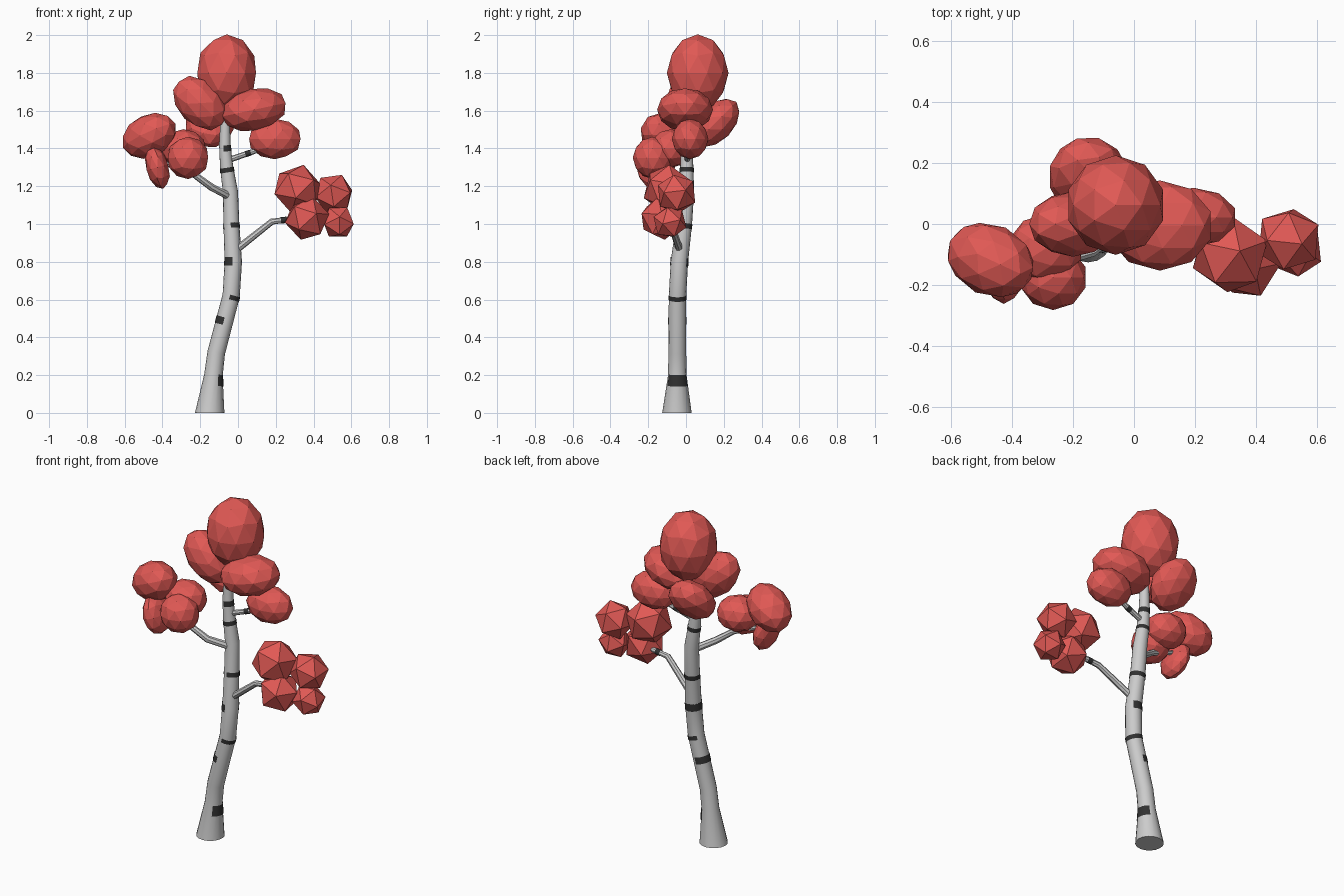
import bpy, bmesh
from math import radians, cos, sin, pi
from mathutils import Vector, Matrix, Euler

if "Cube" in bpy.data.objects:
    bpy.data.objects.remove(bpy.data.objects["Cube"])


def material(name, rgb):
    m = bpy.data.materials.new(name)
    m.diffuse_color = (*rgb, 1)
    m.use_nodes = True
    m.node_tree.nodes["Principled BSDF"].inputs["Base Color"].default_value = m.diffuse_color
    return m


RED = material("leaf_red", (0.75, 0.10, 0.09))
DARK = material("bark_dark", (0.03, 0.03, 0.03))


def finish(bm, name, mat=None, smooth=False):
    bmesh.ops.recalc_face_normals(bm, faces=bm.faces)
    me = bpy.data.meshes.new(name)
    bm.to_mesh(me)
    bm.free()
    ob = bpy.data.objects.new(name, me)
    bpy.context.collection.objects.link(ob)
    if mat:
        me.materials.append(mat)
    if smooth:
        bpy.ops.object.select_all(action='DESELECT')
        ob.select_set(True)
        bpy.context.view_layer.objects.active = ob
        bpy.ops.object.shade_smooth_by_angle(angle=radians(40))
    return ob


def ring(bm, centre, axis, r, a0, a1, n):
    """Verts on an arc around axis, angles measured from +x."""
    q = Vector((0, 0, 1)).rotation_difference(axis)
    return [bm.verts.new(centre + q @ Vector((r * cos(a), r * sin(a), 0)))
            for a in (a0 + (a1 - a0) * i / n for i in range(n + 1))]


def tube(name, path, sides):
    """Capped tapered tube through (x, y, z, radius) points."""
    bm = bmesh.new()
    pts = [Vector(p[:3]) for p in path]
    rows = []
    for i, p in enumerate(path):
        axis = pts[min(i + 1, len(pts) - 1)] - pts[max(i - 1, 0)]
        if i == 0 and name == "trunk":
            axis = Vector((0, 0, 1))
        rows.append(ring(bm, pts[i], axis, p[3], 0, 2 * pi * (sides - 1) / sides, sides - 1))
    for a, b in zip(rows, rows[1:]):
        for i in range(sides):
            j = (i + 1) % sides
            bm.faces.new((a[i], a[j], b[j], b[i]))
    bm.faces.new(rows[0])
    bm.faces.new(rows[-1])
    return finish(bm, name, smooth=True)


def band(name, p, q, t, height, a0, a1):
    """Dark bark patch wrapped round the segment p-q at fraction t."""
    a, b = Vector(p[:3]), Vector(q[:3])
    axis = b - a
    bm = bmesh.new()
    n = max(4, round((a1 - a0) / 15))
    rows = []
    for s in (-0.5, 0.5):
        u = t + s * height / axis.length
        r = (p[3] + (q[3] - p[3]) * u) * 1.03 + 0.001
        rows.append(ring(bm, a + axis * u, axis, r, radians(a0), radians(a1), n))
    for i in range(n):
        bm.faces.new((rows[0][i], rows[0][i + 1], rows[1][i + 1], rows[1][i]))
    return finish(bm, name, DARK, True)


def clump(name, loc, size, rot=(0, 0, 0), subdiv=2):
    bm = bmesh.new()
    m = Matrix.LocRotScale(Vector(loc), Euler([radians(a) for a in rot]), Vector(size))
    bmesh.ops.create_icosphere(bm, subdivisions=subdiv, radius=1.02, matrix=m)
    return finish(bm, name, RED)


# Trunk
trunk = [(-0.15, -0.048, 0, 0.078), (-0.13, -0.046, 0.2, 0.049), (-0.115, -0.046, 0.32, 0.047),
         (-0.036, -0.045, 0.62, 0.046), (-0.025, -0.035, 0.80, 0.046), (-0.035, -0.01, 1.0, 0.042),
         (-0.04, 0.003, 1.17, 0.040), (-0.06, 0.004, 1.30, 0.035), (-0.07, 0.004, 1.42, 0.030),
         (-0.066, 0.01, 1.65, 0.022)]
tube("trunk", trunk, 16)

# Bark bands: height, thickness, start angle, end angle
for i, (z, h, a0, a1) in enumerate([(0.175, 0.06, -60, 65), (0.485, 0.04, 80, 265),
                                    (0.612, 0.025, -98, 130), (0.80, 0.045, 50, 265),
                                    (0.99, 0.027, -95, 200), (1.285, 0.025, 0, 360),
                                    (1.40, 0.032, -105, 150)]):
    k = max(j for j, p in enumerate(trunk) if p[2] < z)
    p, q = trunk[k], trunk[k + 1]
    band(f"bark_band_{i + 1}", p, q, (z - p[2]) / (q[2] - p[2]), h, a0, a1)

# Branches
low = [(-0.02, -0.03, 0.855, 0.02), (0.18, -0.085, 1.013, 0.017), (0.32, -0.09, 1.03, 0.014)]
high = [(-0.06, 0.004, 1.335, 0.016), (0.1, 0.02, 1.39, 0.014), (0.2, 0.02, 1.43, 0.011)]
left = [(-0.035, 0, 1.14, 0.022), (-0.14, -0.09, 1.195, 0.02), (-0.23, -0.12, 1.26, 0.017),
        (-0.38, -0.13, 1.32, 0.012)]
tube("right_lower_branch", low, 8)
tube("right_upper_branch", high, 8)
tube("left_branch", left, 8)
band("lower_branch_band", low[1], low[2], 0.45, 0.03, 0, 360)
band("upper_branch_band", high[0], high[1], 0.7, 0.03, 0, 360)

# Crown foliage
clump("crown_top", (-0.06, 0.062, 1.80), (0.16, 0.16, 0.20))
clump("crown_left", (-0.20, 0, 1.64), (0.165, 0.105, 0.115), (0, 45, 0))
clump("crown_right", (0.085, -0.005, 1.605), (0.175, 0.145, 0.11), (0, -12, 0))
clump("crown_right_lower", (0.195, 0.022, 1.45), (0.14, 0.095, 0.105))
clump("crown_back", (-0.15, 0.155, 1.535), (0.13, 0.155, 0.095), (45, 0, 0))

# Left branch foliage
clump("left_leaf_outer", (-0.47, -0.118, 1.467), (0.155, 0.115, 0.11), (0, -25, -25))
clump("left_leaf_small", (-0.427, -0.16, 1.30), (0.06, 0.10, 0.115), (0, -15, 0))
clump("left_leaf_front", (-0.265, -0.175, 1.35), (0.11, 0.105, 0.11))
clump("left_leaf_back", (-0.29, -0.08, 1.40), (0.12, 0.11, 0.10))

# Right branch foliage: plain icosahedra
for i, (x, y, z, r, a) in enumerate([(0.315, -0.10, 1.185, 0.13, 20), (0.365, -0.13, 1.03, 0.117, 5),
                                     (0.507, -0.05, 1.16, 0.108, 35), (0.53, -0.085, 1.01, 0.09, 50)]):
    clump(f"right_leaf_{i + 1}", (x, y, z), (r, r, r), (10 * i, 15, a), 1)
